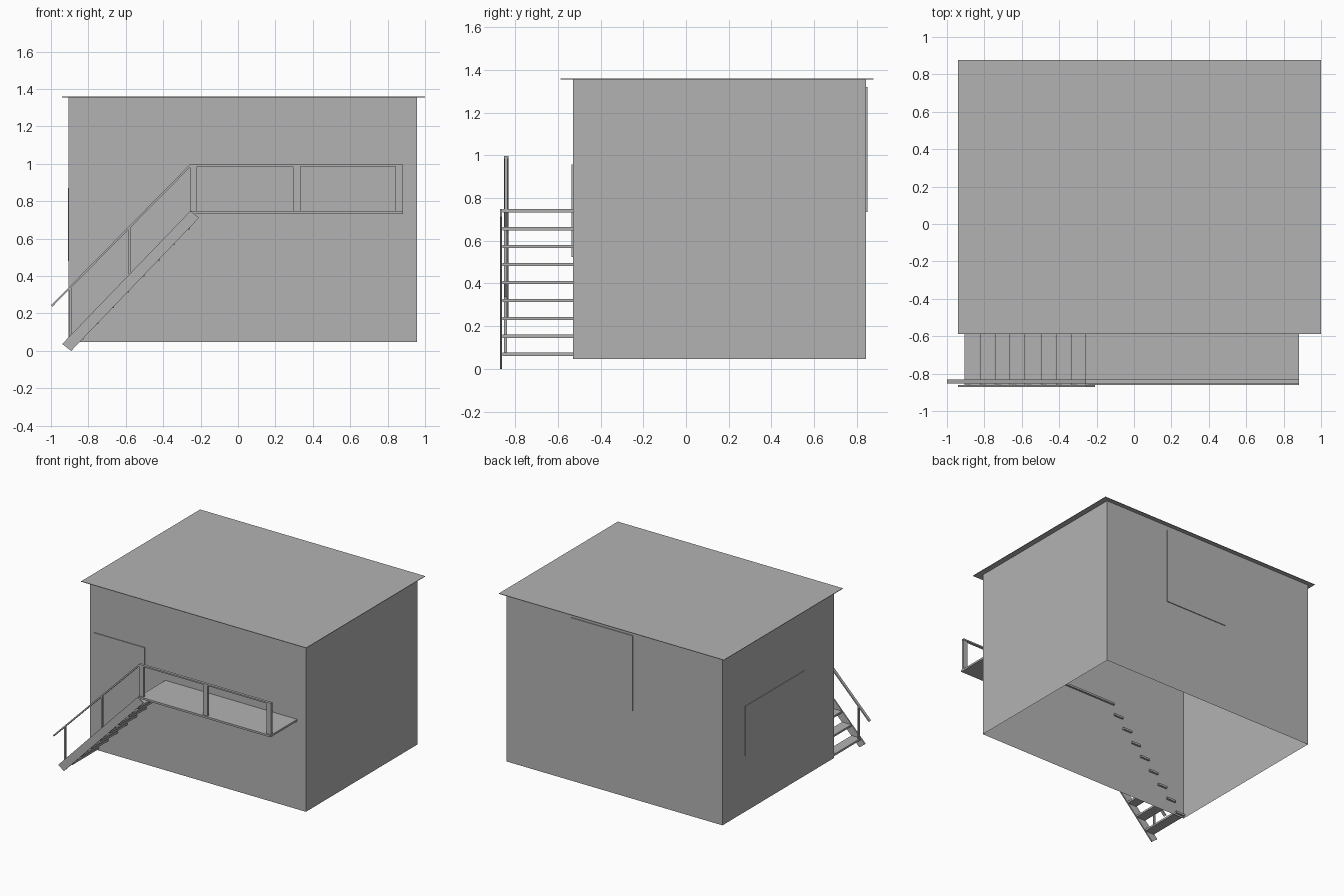
import bpy, bmesh

if "Cube" in bpy.data.objects:
    bpy.data.objects.remove(bpy.data.objects["Cube"])

# One plain grey for everything
grey = bpy.data.materials.new("plain_grey")
grey.use_nodes = True
colour = (0.45, 0.45, 0.45, 1)
grey.diffuse_color = colour
grey.node_tree.nodes["Principled BSDF"].inputs["Base Color"].default_value = colour


def prism(name, outline, y0, y1, open_bottom=False):
    """Extrude an x-z outline from y0 to y1."""
    bm = bmesh.new()
    face = bm.faces.new([bm.verts.new((x, y0, z)) for x, z in outline])
    out = bmesh.ops.extrude_face_region(bm, geom=[face], use_keep_orig=True)
    moved = [v for v in out["geom"] if isinstance(v, bmesh.types.BMVert)]
    bmesh.ops.translate(bm, verts=moved, vec=(0, y1 - y0, 0))
    bmesh.ops.recalc_face_normals(bm, faces=bm.faces)
    if open_bottom:
        under = [f for f in bm.faces if f.normal.z < -0.9]
        bmesh.ops.delete(bm, geom=under, context="FACES")
    mesh = bpy.data.meshes.new(name)
    bm.to_mesh(mesh)
    bm.free()
    mesh.materials.append(grey)
    ob = bpy.data.objects.new(name, mesh)
    bpy.context.collection.objects.link(ob)
    return ob


def box(name, x, y, z, **kw):
    outline = [(x[0], z[0]), (x[1], z[0]), (x[1], z[1]), (x[0], z[1])]
    return prism(name, outline, y[0], y[1], **kw)


# Building shell, open underneath, with a thin overhanging roof
box("walls", (-0.905, 0.957), (-0.53, 0.843), (0.047, 1.355), open_bottom=True)
box("roof", (-0.941, 1.0), (-0.588, 0.877), (1.355, 1.359))

# Thin window plates on three walls
box("front_window", (-0.87, -0.433), (-0.536, -0.53), (0.523, 0.957))
box("back_window", (-0.135, 0.403), (0.843, 0.849), (0.735, 1.32))
box("side_window", (-0.909, -0.905), (-0.163, 0.565), (0.48, 0.87))

# Landing and its posts
box("landing", (-0.255, 0.882), (-0.86, -0.515), (0.733, 0.748))
for i, x in enumerate((-0.257, 0.295, 0.842)):
    box(f"landing_post_{i + 1}", (x, x + 0.039), (-0.85, -0.836), (0.748, 0.986))

# Stair treads, running slightly into the wall
for i in range(8):
    x, z = -0.905 + 0.0813 * i, 0.061 + 0.084 * i
    box(f"tread_{i + 1}", (x, x + 0.079), (-0.86, -0.515), (z, z + 0.015))

# Outer stringer
prism("stringer", [(-0.94, 0.037), (-0.892, 0.0), (-0.208, 0.712), (-0.255, 0.748)],
      -0.872, -0.862)

# Stair posts
for i, (x, low, high) in enumerate(((-0.903, 0.07, 0.337), (-0.585, 0.41, 0.657))):
    box(f"stair_post_{i + 1}", (x, x + 0.012), (-0.852, -0.838), (low, high))

# Bent handrail
prism("handrail", [(-1.0, 0.243), (-0.993, 0.236), (-0.253, 0.985), (0.882, 0.985),
                   (0.882, 0.996), (-0.258, 0.996)], -0.853, -0.832)
